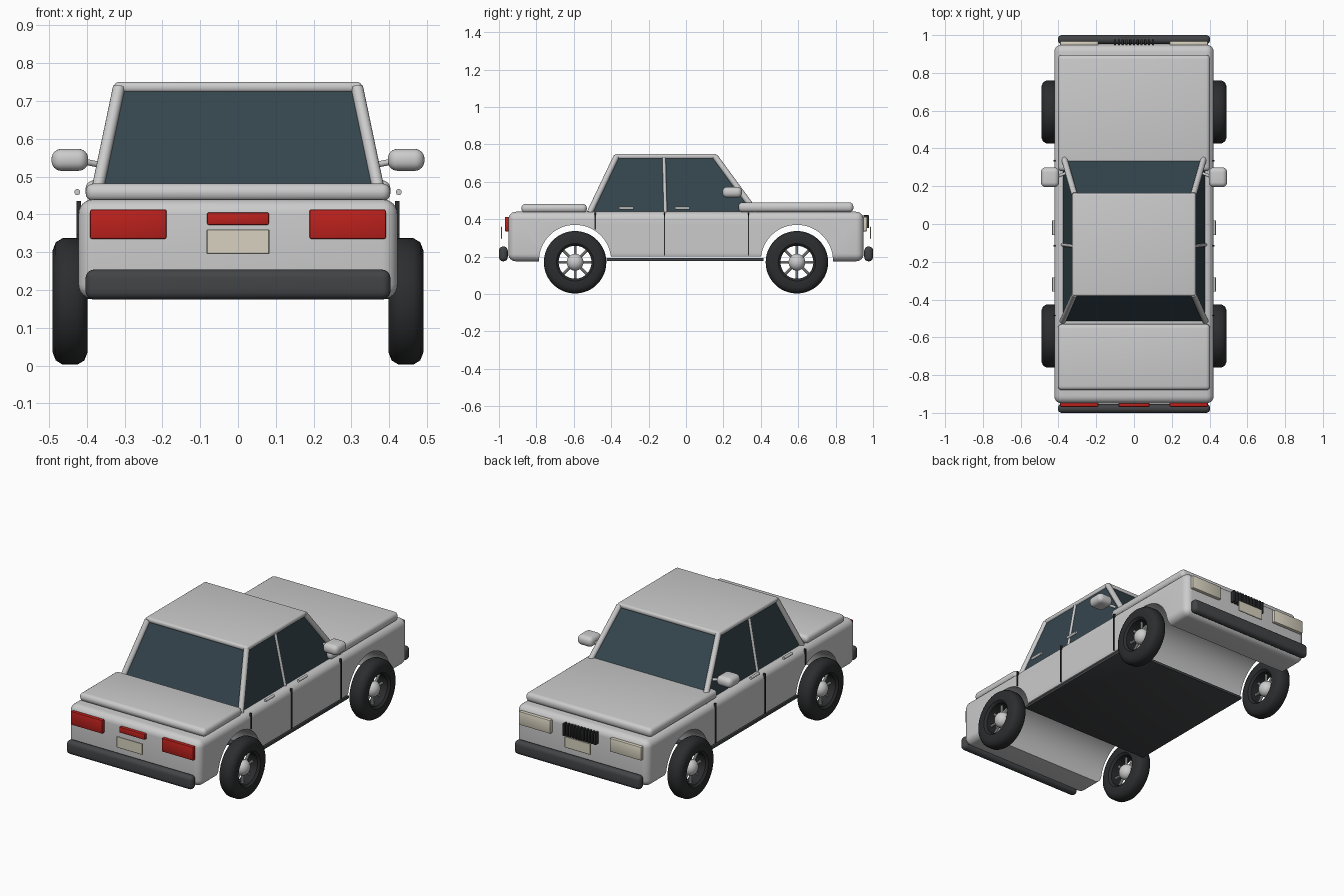
import bpy, bmesh, math
from mathutils import Vector, Matrix

if "Cube" in bpy.data.objects:
    bpy.data.objects.remove(bpy.data.objects["Cube"])


def material(name, r, g, b):
    m = bpy.data.materials.new(name)
    m.diffuse_color = (r, g, b, 1)
    m.use_nodes = True
    m.node_tree.nodes["Principled BSDF"].inputs["Base Color"].default_value = m.diffuse_color
    return m


BLACK = material("rubber", 0.025, 0.026, 0.028)
DARK = material("dark_trim", 0.055, 0.058, 0.062)
GLASS = material("glass", 0.035, 0.06, 0.075)
RED = material("red_lamp", 0.5, 0.015, 0.012)
CREAM = material("cream", 0.68, 0.64, 0.52)


def finish(name, bm, mat=None, angle=35):
    bmesh.ops.recalc_face_normals(bm, faces=bm.faces)
    me = bpy.data.meshes.new(name)
    bm.to_mesh(me)
    bm.free()
    ob = bpy.data.objects.new(name, me)
    bpy.context.collection.objects.link(ob)
    if mat:
        me.materials.append(mat)
    bpy.ops.object.select_all(action='DESELECT')
    ob.select_set(True)
    bpy.context.view_layer.objects.active = ob
    bpy.ops.object.shade_smooth_by_angle(angle=math.radians(angle))
    return ob


def box(name, x, y, z, mat=None, bevel=0.0, seg=4):
    """Box from (min, max) ranges with rounded edges."""
    bm = bmesh.new()
    bmesh.ops.create_cube(bm, size=1)
    for v in bm.verts:
        v.co = [r[0] + (c + 0.5) * (r[1] - r[0]) for r, c in zip((x, y, z), v.co)]
    if bevel:
        bmesh.ops.bevel(bm, geom=bm.edges[:], offset=bevel, segments=seg,
                        profile=0.5, affect='EDGES')
    return finish(name, bm, mat)


def rod(name, a, b, r, mat=None, seg=16):
    """Round bar between two points."""
    a, b = Vector(a), Vector(b)
    d = b - a
    bm = bmesh.new()
    bmesh.ops.create_cone(bm, cap_ends=True, segments=seg, radius1=r, radius2=r,
                          depth=d.length,
                          matrix=Matrix.Translation((a + b) / 2)
                          @ d.to_track_quat('Z', 'Y').to_matrix().to_4x4())
    return finish(name, bm, mat)


def ball(name, c, size, mat=None):
    bm = bmesh.new()
    bmesh.ops.create_uvsphere(bm, u_segments=24, v_segments=14, radius=1,
                              matrix=Matrix.Translation(c) @ Matrix.Diagonal((*size, 1)))
    return finish(name, bm, mat, 60)


WHEEL_Y, WHEEL_Z = 0.593, 0.17

# Lower body with full-width wheel arches and a raised middle underside
body = box("body", (-0.422, 0.422), (-0.95, 0.95), (0.175, 0.44), bevel=0.04, seg=6)
cutters = [box("sill_cutter", (-1, 1), (-0.5, 0.5), (0, 0.2))]
for y in (-WHEEL_Y, WHEEL_Y):
    bm = bmesh.new()
    bmesh.ops.create_cone(bm, cap_ends=True, segments=64, radius1=0.193, radius2=0.193,
                          depth=2, matrix=Matrix.Translation((0, y, 0.177))
                          @ Matrix.Rotation(math.pi / 2, 4, 'Y'))
    cutters.append(finish("arch_cutter", bm))
bpy.context.view_layer.objects.active = body
for c in cutters:
    m = body.modifiers.new("cut", 'BOOLEAN')
    m.operation, m.solver, m.object = 'DIFFERENCE', 'EXACT', c
    bpy.ops.object.modifier_apply(modifier=m.name)
    bpy.data.objects.remove(c)
bpy.ops.object.select_all(action='DESELECT')
body.select_set(True)
bpy.ops.object.shade_smooth_by_angle(angle=math.radians(35))

# Floor, bonnet and boot lid
box("floor", (-0.42, 0.42), (-0.425, 0.415), (0.176, 0.193), DARK, 0.004, 2)
box("bonnet", (-0.403, 0.403), (0.28, 0.895), (0.438, 0.49), bevel=0.022)
box("boot_lid", (-0.403, 0.403), (-0.88, -0.53), (0.434, 0.482), bevel=0.022)

# Cabin glass: tapered block under the roof
XB, XT, ZB, ZT = 0.378, 0.318, 0.435, 0.735
YB, YT = (-0.515, 0.375), (-0.372, 0.155)
bm = bmesh.new()
bmesh.ops.create_cube(bm, size=1)
for v in bm.verts:
    top, front = v.co.z > 0, v.co.y > 0
    v.co = (math.copysign(XT if top else XB, v.co.x),
            (YT if top else YB)[front], ZT if top else ZB)
finish("cabin_glass", bm, GLASS)
box("roof", (-0.327, 0.327), (-0.382, 0.165), (0.722, 0.75), bevel=0.012)

# Pillars, mirrors, door gaps and handles on both sides
for s in (-1, 1):
    for i, n in enumerate(("rear_pillar", "front_pillar")):
        rod(n, (s * XB, YB[i], ZB), (s * (XT - 0.003), YT[i], ZT), 0.016)
    rod("door_pillar", (s * XB, -0.11, ZB), (s * XT, -0.118, ZT), 0.009)
    box("mirror", sorted((s * 0.396, s * 0.493)), (0.195, 0.3), (0.515, 0.573),
        bevel=0.026, seg=6)
    rod("mirror_arm", (s * 0.36, 0.27, 0.53), (s * 0.41, 0.25, 0.54), 0.008)
    for y, z in ((-0.485, 0.345), (-0.115, 0.205), (0.335, 0.205)):
        box("door_gap", sorted((s * 0.415, s * 0.427)), (y - 0.003, y + 0.003),
            (z, 0.435), BLACK)
    for y in (-0.32, -0.02):
        rod("door_handle", (s * 0.425, y - 0.038, 0.459), (s * 0.425, y + 0.038, 0.459), 0.008)

# Bumpers, plates and lamps
for s, lamp in ((-1, RED), (1, CREAM)):
    end = lambda a, b: sorted((s * a, s * b))
    box("bumper", (-0.403, 0.403), end(0.953, 1.0), (0.175, 0.254), DARK, 0.022, 5)
    box("number_plate", (-0.083, 0.083), end(0.984, 0.99), (0.295, 0.36), CREAM, 0.002, 1)
    for x in (-0.29, 0.29):
        box("lamp", (x - 0.101, x + 0.101), end(0.945, 0.968), (0.335, 0.413), lamp, 0.005, 2)
box("centre_lamp", (-0.082, 0.082), (-0.968, -0.945), (0.372, 0.405), RED, 0.005, 2)

# Grille bars
for i in range(11):
    x = -0.1 + 0.02 * i
    box("grille_bar", (x - 0.006, x + 0.006), (0.948, 0.978), (0.352, 0.422), BLACK, 0.003, 2)

# Wheels: open tyre ring, spokes and domed hub
TYRE = [(-.034, .088), (-.045, .1), (-.046, .135), (-.038, .156), (-.02, .167)]
TYRE += [(-x, r) for x, r in reversed(TYRE)]
for s in (-1, 1):
    for y in (-WHEEL_Y, WHEEL_Y):
        c = Vector((s * 0.444, y, WHEEL_Z))
        bm = bmesh.new()
        vs = [bm.verts.new(c + Vector((x, 0, r))) for x, r in TYRE]
        es = [bm.edges.new((vs[i - 1], vs[i])) for i in range(len(vs))]
        bmesh.ops.spin(bm, geom=vs + es, cent=c, axis=(1, 0, 0), angle=math.tau, steps=48)
        bmesh.ops.remove_doubles(bm, verts=bm.verts, dist=1e-4)
        finish("tyre", bm, BLACK, 40)
        ball("hub", c, (0.04, 0.045, 0.045))
        for k in range(8):
            a = math.tau * k / 8
            rod("spoke", c, c + 0.093 * Vector((0, math.cos(a), math.sin(a))), 0.007, seg=10)
